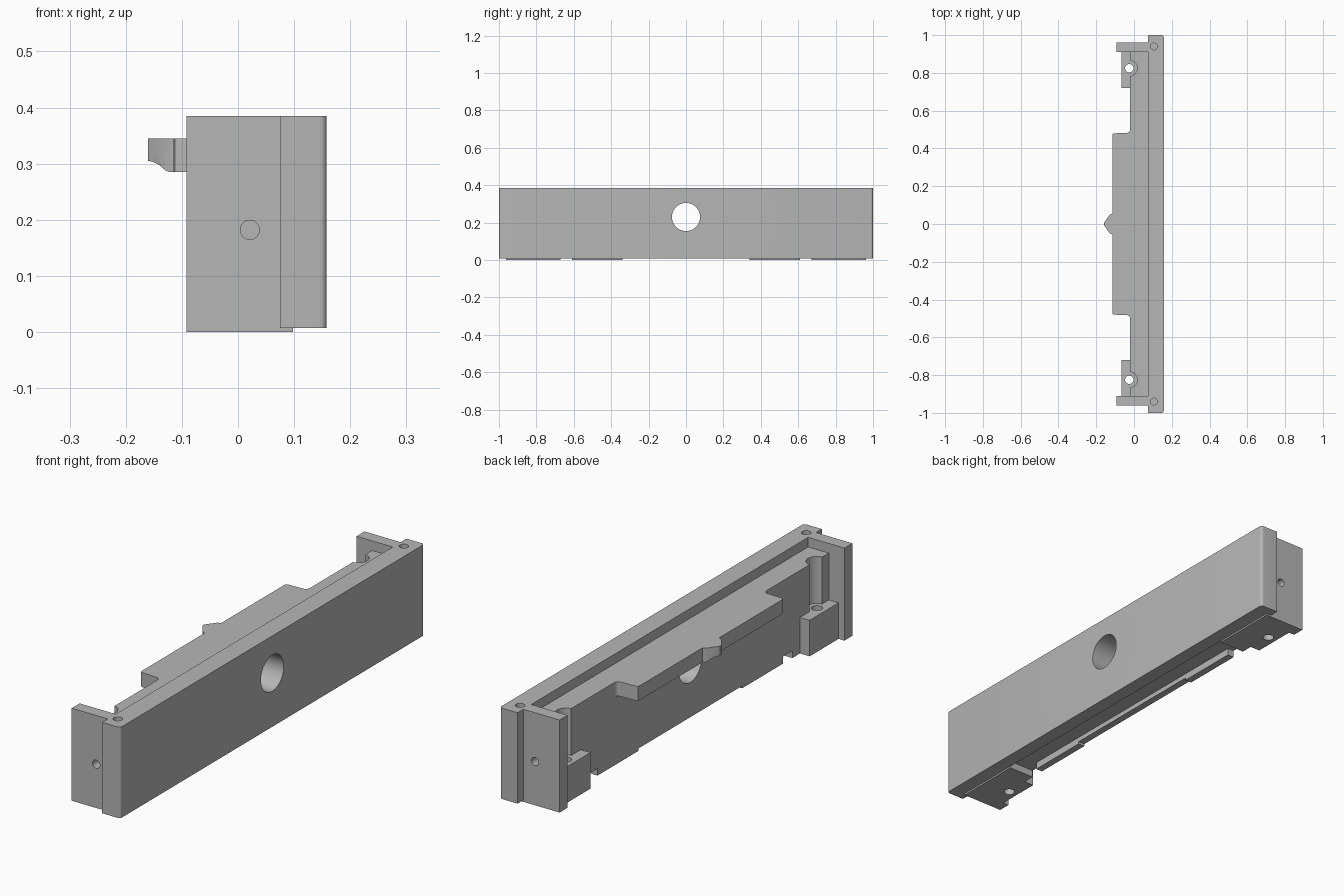
import bpy, bmesh, math
from mathutils import Matrix

if "Cube" in bpy.data.objects:
    bpy.data.objects.remove(bpy.data.objects["Cube"], do_unlink=True)

grey = bpy.data.materials.new("plain grey")
grey.use_nodes = True
COLOUR = (0.47, 0.47, 0.47, 1)
grey.diffuse_color = COLOUR
grey.node_tree.nodes["Principled BSDF"].inputs["Base Color"].default_value = COLOUR


def add(name, bm):
    bmesh.ops.recalc_face_normals(bm, faces=bm.faces)
    mesh = bpy.data.meshes.new(name)
    bm.to_mesh(mesh)
    bm.free()
    mesh.materials.append(grey)
    ob = bpy.data.objects.new(name, mesh)
    bpy.context.collection.objects.link(ob)
    return ob


def prism(name, outline, z0, z1):
    bm = bmesh.new()
    face = bm.faces.new([bm.verts.new((x, y, z0)) for x, y in outline])
    top = bmesh.ops.extrude_face_region(bm, geom=[face])["geom"]
    bmesh.ops.translate(bm, vec=(0, 0, z1 - z0),
                        verts=[v for v in top if isinstance(v, bmesh.types.BMVert)])
    return add(name, bm)


def box(name, x, y, z):
    return prism(name, [(x[0], y[0]), (x[1], y[0]), (x[1], y[1]), (x[0], y[1])], *z)


def rod(name, centre, radius, length, axis="Z", sides=48):
    bm = bmesh.new()
    turn = {"X": Matrix.Rotation(math.pi / 2, 4, "Y"),
            "Y": Matrix.Rotation(math.pi / 2, 4, "X"),
            "Z": Matrix()}[axis]
    bmesh.ops.create_cone(bm, cap_ends=True, segments=sides, radius1=radius,
                          radius2=radius, depth=length,
                          matrix=Matrix.Translation(centre) @ turn)
    return add(name, bm)


def cut(ob, *cutters):
    for c in cutters:
        c.hide_render = True
        c.hide_viewport = True
        m = ob.modifiers.new("cut", "BOOLEAN")
        m.operation, m.solver, m.object = "DIFFERENCE", "EXACT", c


def span(side, a, b):
    return sorted((side * a, side * b))


# Front plate with rounded vertical edges on its outer face
r = 0.012
plate_outline = [(0.075, 1), (0.075, -1)]
for y, start in ((-1 + r, -90), (1 - r, 0)):
    for i in range(6):
        a = math.radians(start + i * 18)
        plate_outline.append((0.158 - r + r * math.cos(a), y + r * math.sin(a)))
front_plate = prism("front_plate", plate_outline, 0.007, 0.385)

# Core block behind the plate, its top forming a ledge
core = box("core_block", (-0.02, 0.075), (-0.91, 0.91), (0, 0.345))

# Tongue with filleted ends and a pointed nub in the middle
half = [(-0.02, 0.50), (-0.023, 0.49), (-0.03, 0.484), (-0.04, 0.482),
        (-0.105, 0.48), (-0.112, 0.477), (-0.115, 0.47),
        (-0.115, 0.055), (-0.13, 0.047), (-0.16, 0.005)]
tongue = prism("tongue", half + [(x, -y) for x, y in reversed(half)], 0.285, 0.345)

# Large bore through everything, and the underside recess and gaps
bore = rod("bore_cutter", (0, 0, 0.23), 0.075, 1, "X", 64)
recess = box("recess_cutter", (0.01, 0.098), (-0.67, 0.67), (-0.05, 0.03))
middle_gap = box("middle_gap_cutter", (-0.1, 0.05), (-0.34, 0.34), (-0.05, 0.01))
cut(front_plate, bore, recess)
cut(core, bore, recess, middle_gap)
cut(tongue, bore)

smooth = [front_plate, core, tongue]
for side, label in ((1, "back"), (-1, "front")):
    hole_y = side * 0.825
    # End wall, foot under the plate, and screw boss
    wall = box(label + "_end_wall", (-0.092, 0.075), span(side, 0.91, 0.962), (0, 0.385))
    foot = box(label + "_foot", (0.075, 0.098), span(side, 0.67, 0.962), (0, 0.007))
    boss = box(label + "_screw_boss", (-0.065, -0.02), span(side, 0.72, 0.91), (0, 0.15))

    # Holes
    screw = rod(label + "_screw_cutter", (-0.025, hole_y, 0), 0.022, 1)
    channel = rod(label + "_channel_cutter", (-0.025, hole_y, 0.4), 0.042, 0.5)
    pin = rod(label + "_pin_cutter", (0.105, side * 0.94, 0.385), 0.018, 0.2)
    side_pin = rod(label + "_side_pin_cutter", (0.021, side * 0.962, 0.182), 0.017, 0.2, "Y")
    gap = box(label + "_gap_cutter", (-0.1, 0.05), span(side, 0.61, 0.67), (-0.05, 0.03))
    cut(front_plate, pin)
    cut(core, screw, channel, side_pin, gap)
    cut(wall, side_pin)
    cut(boss, screw)
    smooth += [wall, foot, boss]

# Apply the cuts, then shade curved walls smoothly
bpy.context.view_layer.update()
deps = bpy.context.evaluated_depsgraph_get()
finished = [(ob, bpy.data.meshes.new_from_object(ob.evaluated_get(deps))) for ob in smooth]
for ob, mesh in finished:
    ob.modifiers.clear()
    ob.data = mesh
for ob in list(bpy.data.objects):
    if ob.name.endswith("_cutter"):
        bpy.data.objects.remove(ob, do_unlink=True)
bpy.ops.object.select_all(action="DESELECT")
for ob in smooth:
    ob.select_set(True)
bpy.context.view_layer.objects.active = front_plate
bpy.ops.object.shade_smooth_by_angle(angle=math.radians(30))
